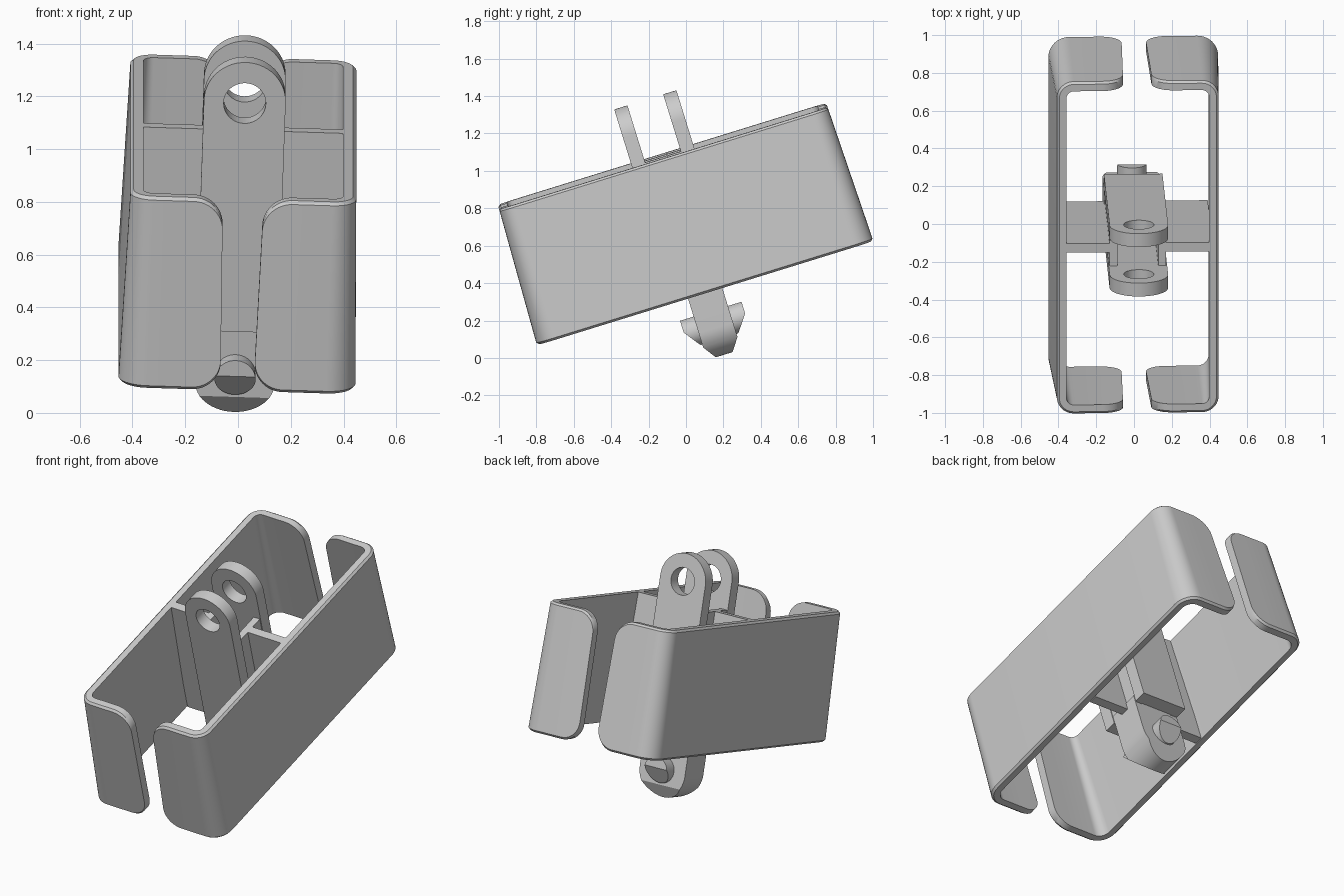
import bpy, bmesh
from math import sin, cos, pi, radians, sqrt
from mathutils import Matrix, Vector

if "Cube" in bpy.data.objects:
    bpy.data.objects.remove(bpy.data.objects["Cube"])

# Everything is modelled upright (x, u along length, v up) and tilted at the end
TILT = (Matrix.Translation((0.008, -0.013, 0.719))
        @ Matrix.Rotation(radians(17.2), 4, 'X') @ Matrix.Rotation(radians(1.9), 4, 'Y'))
H = 0.377


def finish(bm, name):
    bmesh.ops.recalc_face_normals(bm, faces=bm.faces[:])
    bm.transform(TILT)
    me = bpy.data.meshes.new(name)
    bm.to_mesh(me)
    bm.free()
    ob = bpy.data.objects.new(name, me)
    bpy.context.collection.objects.link(ob)
    bpy.context.view_layer.objects.active = ob
    ob.select_set(True)
    bpy.ops.object.shade_smooth_by_angle(angle=radians(32))
    ob.select_set(False)
    return ob


def prism(loops, u0, u1):
    """Extrude closed (x, v) outlines (holes allowed) from u0 to u1."""
    bm = bmesh.new()
    edges = []
    for loop in loops:
        vs = [bm.verts.new((x, u0, v)) for x, v in loop]
        edges += [bm.edges.new((vs[i - 1], vs[i])) for i in range(len(vs))]
    bmesh.ops.triangle_fill(bm, edges=edges, use_beauty=True)
    ext = bmesh.ops.extrude_face_region(bm, geom=bm.faces[:])
    moved = [g for g in ext['geom'] if isinstance(g, bmesh.types.BMVert)]
    bmesh.ops.translate(bm, verts=moved, vec=(0, u1 - u0, 0))
    return bm


def slice_off(bm, co, no):
    """Cut away everything on the normal side of a plane and cap it."""
    bmesh.ops.bisect_plane(bm, geom=bm.verts[:] + bm.edges[:] + bm.faces[:],
                           plane_co=co, plane_no=no, clear_outer=True)
    bmesh.ops.holes_fill(bm, edges=[e for e in bm.edges if e.is_boundary], sides=0)


def arc(cx, cv, r, a0, a1, n):
    return [(cx + r * cos(a0 + (a1 - a0) * i / n), cv + r * sin(a0 + (a1 - a0) * i / n))
            for i in range(n + 1)]


def circle(cv, r, n=40):
    return arc(0, cv, r, 0, 2 * pi, n)[:-1]


def box(name, x0, x1, u0, u1, v0, v1):
    finish(prism([[(x0, v0), (x1, v0), (x1, v1), (x0, v1)]], u0, u1), name)


# C-shaped side shells: drafted walls, rounded corners and rounded tab ends
W, L, R, T, GAP, TR, C = 0.439, 0.93, 0.10, 0.05, 0.07, 0.11, 0.012


def shell_stations():
    """Half of the path: (x, u, normal, height drop, is tab)."""
    half = []
    for i in range(13):
        a = (pi / 2) * i / 12
        half.append((GAP + TR * (1 - cos(a)), -L, (0, -1), TR * (1 - sin(a)), 1))
    for i in range(11):
        a = -pi / 2 + (pi / 2) * i / 10
        half.append((W - R + R * cos(a), -L + R + R * sin(a), (cos(a), sin(a)), 0, 0))
    back = [(x, -u, (n[0], -n[1]), d, t) for x, u, n, d, t in reversed(half)]
    return half + back


def shell(name, side):
    bm = bmesh.new()
    rings = []
    for x, u, n, drop, tab in shell_stations():
        h = H - drop
        section = [(0, -h + C), (0, h - C), (C, h), (T, h), (T, -h), (C, -h)]
        ring = []
        for inset, v in section:
            off = -inset - 0.029 * v
            px = x + n[0] * off + (0.02 * v if tab else 0)
            ring.append(bm.verts.new((side * px, u + n[1] * off, v)))
        rings.append(ring)
    for a, b in zip(rings, rings[1:]):
        for i in range(6):
            bm.faces.new((a[i - 1], a[i], b[i], b[i - 1]))
    bm.faces.new(rings[0])
    bm.faces.new(rings[-1])
    finish(bm, name)


for side, label in ((-1, "left"), (1, "right")):
    shell(label + "_shell", side)
    # Cross plate joining shell to centre post, and side web of the hollow post
    a, b = sorted((side * 0.14, side * 0.395))
    box(label + "_cross_plate", a, b, -0.025, 0.025, -H, H)
    a, b = sorted((side * 0.108, side * 0.15))
    box(label + "_post_web", a, b, -0.105, 0.105, -H, H)

# Fork lugs with pin holes, running the full height of the post
LUG = 0.155
lug = [(-LUG, -H), (LUG, -H)] + arc(0, 0.537, LUG, 0, pi, 28)
for u0, u1, name in ((-0.174, -0.1, "front_lug"), (0.1, 0.174, "rear_lug")):
    finish(prism([lug, circle(0.53, 0.08)], u0, u1), name)

# Lower tongue with chamfered tip
tongue = [(LUG, -0.33), (-LUG, -0.33)] + arc(0, -0.58, LUG, pi, 2 * pi, 28)
bm = prism([tongue], -0.096, 0.096)
for s in (-1, 1):
    slice_off(bm, (0, s * 0.096, -0.66), Vector((0, s * 0.075, -0.05)).normalized())
finish(bm, "tongue")

# Snap pin with slanted lower ends
bm = prism([circle(-0.57, 0.078)], -0.172, 0.172)
for s in (-1, 1):
    slice_off(bm, (0, s * 0.172, -0.555), Vector((0, s * 0.09, -0.065)).normalized())
finish(bm, "snap_pin")
